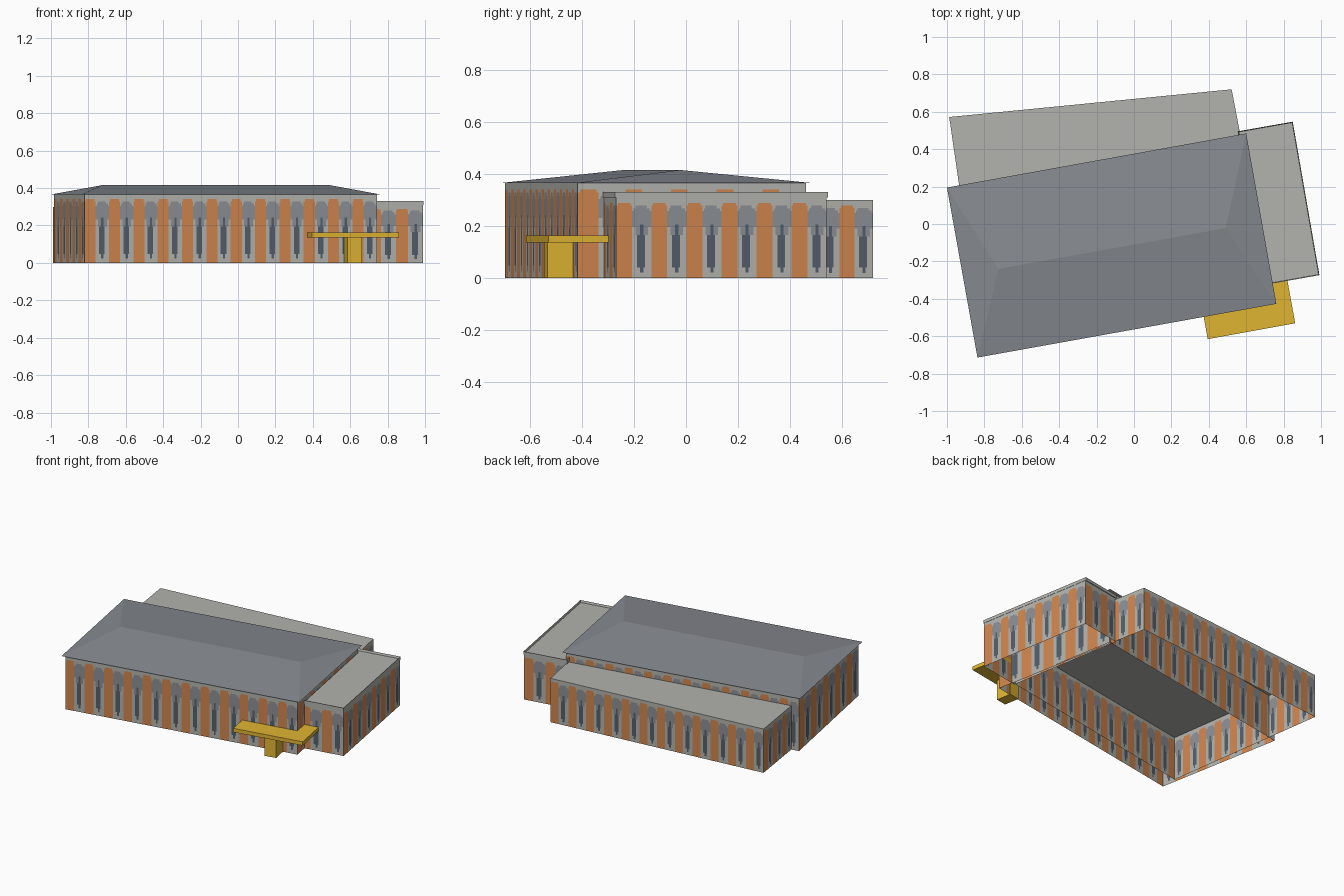
import bpy, bmesh, math
from mathutils import Vector

cube = bpy.data.objects.get("Cube")
if cube:
    bpy.data.objects.remove(cube)


def material(name, rgb):
    lin = [((c / 255 + 0.055) / 1.055) ** 2.4 for c in rgb]
    m = bpy.data.materials.new(name)
    m.use_nodes = True
    m.diffuse_color = (*lin, 1)
    m.node_tree.nodes["Principled BSDF"].inputs["Base Color"].default_value = (*lin, 1)
    return m


STONE = material("pale stone", (178, 178, 173))
SLATE = material("slate roof", (134, 138, 144))
BRICK = material("orange brick", (208, 134, 78))
ARCH = material("arch grey", (139, 143, 148))
GLASS = material("dark glass", (83, 95, 107))
YELLOW = material("canopy yellow", (224, 181, 50))

COLUMNS, ROWS = 22, 30  # facade cells in one bay


def finish(name, bm, *mats):
    mesh = bpy.data.meshes.new(name)
    bm.to_mesh(mesh)
    bm.free()
    for m in mats:
        mesh.materials.append(m)
    obj = bpy.data.objects.new(name, mesh)
    bpy.context.collection.objects.link(obj)
    return obj


def under_round_head(offset, half, v, top, rise):
    """True inside an upright strip that ends in a half ellipse."""
    if abs(offset) > half:
        return False
    return v < top - rise + rise * math.sqrt(1 - (offset / half) ** 2)


def facade_slot(u, v):
    """Pick stone, brick, arch or glass from the place within a bay."""
    pier, opening = u - 0.22, u - 0.72
    if under_round_head(pier, 0.215, v, 0.945, 0.06):
        return 1
    glass_half = 0.11 if 0.12 < v < 0.52 else 0.06
    if abs(opening) < glass_half and 0.07 < v < 0.66:
        return 3
    head_half = 0.27 if v > 0.63 else 0.18
    if v > 0.54 and under_round_head(opening, head_half, v, 0.91, 0.13):
        return 2
    return 0


def building(name, corners, bays, height):
    """Open-bottomed ring of walls, cut into cells that carry the bay design."""
    bm = bmesh.new()
    for i, count in enumerate(bays):
        a = Vector((*corners[i], 0))
        b = Vector((*corners[(i + 1) % len(corners)], 0))
        across = count * COLUMNS
        grid = [[bm.verts.new(a.lerp(b, c / across) + Vector((0, 0, height * r / ROWS)))
                 for c in range(across + 1)] for r in range(ROWS + 1)]
        for r in range(ROWS):
            for c in range(across):
                face = bm.faces.new((grid[r][c], grid[r][c + 1],
                                     grid[r + 1][c + 1], grid[r + 1][c]))
                face.material_index = facade_slot((c % COLUMNS + 0.5) / COLUMNS,
                                                  (r + 0.5) / ROWS)
    finish(name + "_walls", bm, STONE, BRICK, ARCH, GLASS)


# Main hall, corners run anticlockwise from the front left of the plan
building("main_hall", [(-0.82, -0.697), (0.742, -0.417), (0.585, 0.462), (-0.985, 0.183)],
         [12, 5, 12, 5], 0.365)

# Hipped roof with a pale soffit
bm = bmesh.new()
eave = [bm.verts.new((x, y, 0.366)) for x, y in
        ((-0.837, -0.714), (0.761, -0.427), (0.6, 0.484), (-1.0, 0.195))]
west = bm.verts.new((-0.725, -0.24, 0.416))
east = bm.verts.new((0.49, -0.022, 0.416))
for f in ((eave[0], eave[1], east, west), (eave[1], eave[2], east),
          (eave[2], eave[3], west, east), (eave[3], eave[0], west)):
    bm.faces.new(f)
bm.faces.new(eave[::-1]).material_index = 1
finish("main_roof", bm, SLATE, STONE)

# Rear wing, running on beneath the main hall
rear = [(-0.82, -0.585), (0.72, -0.31), (0.522, 0.72), (-0.988, 0.572)]
building("rear_wing", rear, [12, 8, 12, 9], 0.3)
bm = bmesh.new()
bm.faces.new([bm.verts.new((x, y, 0.3)) for x, y in rear])
finish("rear_wing_roof", bm, STONE)

# Side annex
side = [(0.7, -0.32), (0.989, -0.269), (0.848, 0.542), (0.559, 0.491)]
building("side_annex", side, [2, 6, 2, 6], 0.31)

# Annex roof slab with a low parapet around a sunken deck
bm = bmesh.new()
centre = sum((Vector(p) for p in side), Vector((0, 0))) / 4
rim = [centre + (Vector(p) - centre) * 1.012 for p in side]
deck = bm.faces.new([bm.verts.new((p.x, p.y, 0.31)) for p in rim])
top = bmesh.ops.extrude_face_region(bm, geom=[deck], use_keep_orig=True)["geom"]
bmesh.ops.translate(bm, verts=[g for g in top if isinstance(g, bmesh.types.BMVert)],
                    vec=(0, 0, 0.021))
lid = [g for g in top if isinstance(g, bmesh.types.BMFace)]
bmesh.ops.inset_region(bm, faces=lid, thickness=0.006)
bmesh.ops.translate(bm, verts=lid[0].verts[:], vec=(0, 0, -0.014))
bmesh.ops.recalc_face_normals(bm, faces=bm.faces[:])
finish("side_annex_roof", bm, STONE)


# Entrance canopy on a single post
def turned_box(name, centre, size):
    bpy.ops.mesh.primitive_cube_add(size=1, location=centre, rotation=(0, 0, math.radians(10.3)))
    obj = bpy.context.object
    obj.name = name
    obj.scale = size
    obj.data.materials.append(YELLOW)


turned_box("canopy", (0.607, -0.457, 0.15), (0.475, 0.236, 0.026))
turned_box("canopy_post", (0.614, -0.488, 0.069), (0.078, 0.107, 0.138))
